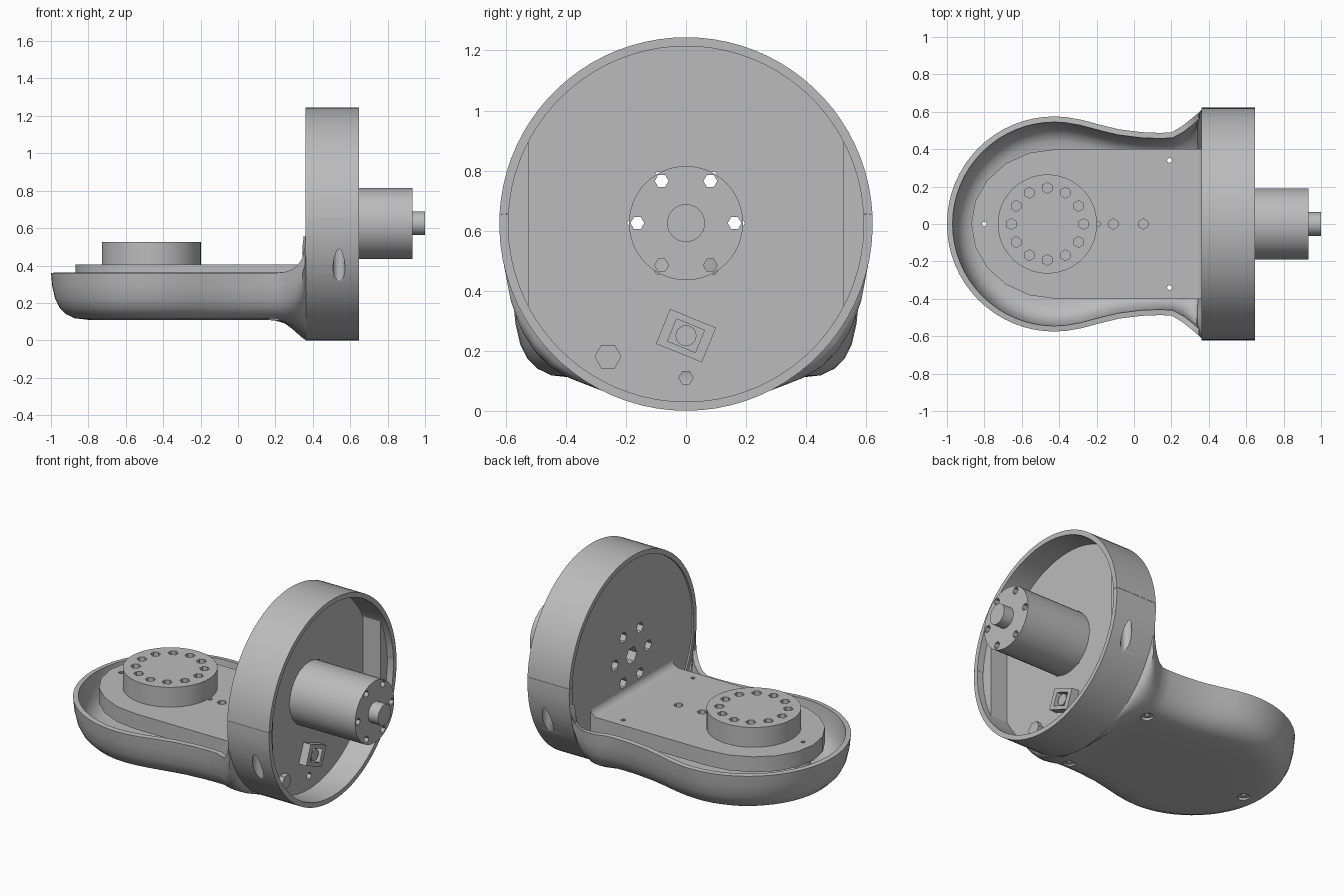
import bpy, bmesh
from math import pi, sin, cos, asin, radians
from mathutils import Matrix, Vector

if "Cube" in bpy.data.objects:
    bpy.data.objects.remove(bpy.data.objects["Cube"])

grey = bpy.data.materials.new("plain grey")
grey.use_nodes = True
grey.diffuse_color = (0.5, 0.5, 0.5, 1)
grey.node_tree.nodes["Principled BSDF"].inputs["Base Color"].default_value = (0.5, 0.5, 0.5, 1)

AXIS_Z = 0.622     # height of the housing axis, and the housing radius
ALONG_X = Matrix.Rotation(pi / 2, 4, 'Y')


def finish(bm, name, smooth=True):
    me = bpy.data.meshes.new(name)
    bm.to_mesh(me)
    bm.free()
    ob = bpy.data.objects.new(name, me)
    bpy.context.collection.objects.link(ob)
    me.materials.append(grey)
    if smooth:
        shade(ob)
    return ob


def activate(ob):
    bpy.ops.object.select_all(action='DESELECT')
    ob.select_set(True)
    bpy.context.view_layer.objects.active = ob


def shade(ob):
    activate(ob)
    bpy.ops.object.shade_smooth_by_angle(angle=radians(35))


def add_cylinder(bm, start, length, radius, sides, along='Z'):
    turn = ALONG_X if along == 'X' else Matrix()
    mid = Vector(start) + turn @ Vector((0, 0, length / 2))
    bmesh.ops.create_cone(bm, cap_ends=True, segments=sides, radius1=radius, radius2=radius,
                          depth=length, matrix=Matrix.Translation(mid) @ turn)


def cylinder(name, start, length, radius, sides=48, along='Z'):
    bm = bmesh.new()
    add_cylinder(bm, start, length, radius, sides, along)
    return finish(bm, name)


def box(name, centre, size, tilt=0):
    bm = bmesh.new()
    bmesh.ops.create_cube(bm, size=1, matrix=Matrix.Translation(centre)
                          @ Matrix.Rotation(tilt, 4, 'X') @ Matrix.Diagonal((*size, 1)))
    return finish(bm, name, False)


def prism(name, points, direction):
    bm = bmesh.new()
    face = bm.faces.new([bm.verts.new(p) for p in points])
    moved = bmesh.ops.extrude_face_region(bm, geom=[face])["geom"]
    bmesh.ops.translate(bm, vec=direction, verts=[g for g in moved if isinstance(g, bmesh.types.BMVert)])
    bmesh.ops.recalc_face_normals(bm, faces=bm.faces)
    return finish(bm, name)


def apply_boolean(ob, tool, operation='DIFFERENCE'):
    mod = ob.modifiers.new("cut", 'BOOLEAN')
    mod.object, mod.operation, mod.solver = tool, operation, 'EXACT'
    activate(ob)
    bpy.ops.object.modifier_apply(modifier=mod.name)
    bpy.data.objects.remove(tool)


def drill(ob, holes, length, along='Z'):
    """Cut several holes, each given as (start point, radius, sides)."""
    bm = bmesh.new()
    for start, radius, sides in holes:
        add_cylinder(bm, start, length, radius, sides, along)
    tool = finish(bm, "drill", False)
    tool.hide_render = True
    apply_boolean(ob, tool)
    shade(ob)


# Two-part housing ring
def ring_part(name, a0, a1, steps=40):
    bm = bmesh.new()
    rows = []
    for i in range(steps + 1):
        a = a0 + (a1 - a0) * i / steps
        rows.append([bm.verts.new((x, r * cos(a), AXIS_Z + r * sin(a)))
                     for x, r in ((0.362, AXIS_Z), (0.647, AXIS_Z), (0.647, 0.592), (0.362, 0.592))])
    for p, q in zip(rows, rows[1:]):
        for k in range(4):
            bm.faces.new((p[k], p[k - 1], q[k - 1], q[k]))
    bm.faces.new(rows[0])
    bm.faces.new(rows[-1])
    bmesh.ops.recalc_face_normals(bm, faces=bm.faces)
    return finish(bm, name)


ring_part("upper_housing_ring", 0.056, pi - 0.056)
lower_ring = ring_part("lower_housing_ring", pi - 0.054, 2 * pi + 0.054)

# Side posts inside the ring, with the screw holes that break through its wall
side_holes = [((0.54, s * 0.575, 0.2), 0.032, 20) for s in (-1, 1)]
drill(lower_ring, side_holes, 0.34)
for s, side in ((1, "left"), (-1, "right")):
    post = box(side + "_housing_post", (0.54, s * 0.575, AXIS_Z), (0.13, 0.1, 0.56))
    apply_boolean(post, cylinder("limit", (0.3, 0, AXIS_Z), 0.5, 0.6, along='X'), 'INTERSECT')
    drill(post, side_holes, 0.34)


# Upright motor plate, with wider bolt holes than the motor behind it
def bolt_ring(radius):
    return [((0.3, 0.162 * cos(k * pi / 3), 0.625 + 0.162 * sin(k * pi / 3)), radius, 6) for k in range(6)]


plate = cylinder("motor_plate", (0.372, 0, AXIS_Z), 0.113, 0.597, 64, 'X')
drill(plate, bolt_ring(0.034) + [((0.3, 0, 0.625), 0.052, 6), ((0.3, 0, 0.11), 0.024, 6)], 0.4, 'X')

# Motor and shaft
motor = cylinder("motor", (0.47, 0, 0.625), 0.463, 0.19, 48, 'X')
drill(motor, bolt_ring(0.023), 0.8, 'X')
cylinder("motor_shaft", (0.92, 0, 0.625), 0.08, 0.063, 32, 'X')

# Cable connector and screw boss on the plate
TILT = radians(-22)
socket = box("cable_connector", (0.505, 0, 0.25), (0.06, 0.165, 0.125), TILT)
apply_boolean(socket, box("recess", (0.53, 0, 0.25), (0.06, 0.1, 0.08), TILT))
cylinder("connector_pin", (0.48, 0, 0.25), 0.045, 0.035, 16, 'X')
cylinder("plate_screw_boss", (0.47, -0.26, 0.18), 0.045, 0.045, 6, 'X')

# Open tray: round end swept about its centre, then a waist flaring into the ring
PROFILE = [(1, 0.36), (0.988, 0.29), (0.96, 0.22), (0.92, 0.175), (0.86, 0.14),
           (0.78, 0.118), (0.66, 0.11), (0.33, 0.11), (0, 0.11)]
LAST = len(PROFILE) - 1
CENTRE = -0.425
# x, half width, blend to the ring at the rim, blend to the ring at the bottom
STATIONS = [(-0.425, 0.575, 0, 0), (-0.36, 0.571, 0, 0), (-0.28, 0.557, 0, 0), (-0.18, 0.53, 0, 0),
            (-0.08, 0.506, 0, 0), (0.04, 0.491, 0, 0), (0.14, 0.487, 0, 0), (0.2, 0.49, 0, 0.04),
            (0.25, 0.515, 0.03, 0.18), (0.29, 0.542, 0.1, 0.45), (0.32, 0.562, 0.22, 0.7),
            (0.345, 0.58, 0.42, 0.9), (0.358, 0.59, 0.7, 0.98), (0.366, 0.6, 1, 1)]
bm = bmesh.new()
rows = []
for i in range(16):
    a = pi - pi / 2 * i / 16
    rows.append([bm.verts.new((CENTRE + 0.575 * u * cos(a), 0.575 * u * sin(a), z)) for u, z in PROFILE])
rim_angle = asin(-0.07 / 0.62)
for x, w, rim_blend, bottom_blend in STATIONS:
    row = []
    for k, (u, z) in enumerate(PROFILE):
        a = rim_angle + (-pi / 2 - rim_angle) * k / LAST
        arc = Vector((x, 0.62 * cos(a), AXIS_Z + 0.62 * sin(a)))
        blend = rim_blend + (bottom_blend - rim_blend) * k / LAST
        row.append(bm.verts.new(Vector((x, w * u, z)).lerp(arc, blend)))
    rows.append(row)
for p, q in zip(rows, rows[1:]):
    for k in range(LAST):
        bm.faces.new((p[k], p[k + 1], q[k + 1], q[k]))
bmesh.ops.remove_doubles(bm, verts=bm.verts, dist=0.0005)
bmesh.ops.recalc_face_normals(bm, faces=bm.faces)
if min(bm.faces, key=lambda f: f.calc_center_median().z).normal.z > 0:
    bmesh.ops.reverse_faces(bm, faces=bm.faces)
tray = finish(bm, "tray_shell", False)
mirror = tray.modifiers.new("mirror", 'MIRROR')
mirror.use_axis = (False, True, False)
wall = tray.modifiers.new("wall", 'SOLIDIFY')
wall.thickness, wall.offset = 0.03, -1
activate(tray)
for mod in ("mirror", "wall"):
    bpy.ops.object.modifier_apply(modifier=mod)
SCREWS = [(-0.8, 0), (0.19, 0.34), (0.19, -0.34)]
drill(tray, [((x, y, -0.1), 0.036, 12) for x, y in SCREWS], 0.4)

# Platform with rounded end, and its fillet up to the plate
arc = [pi / 2 + pi * i / 10 for i in range(11)]
outline = [(-0.42 + 0.45 * cos(a), 0.4 * sin(a), 0.31) for a in arc]
platform = prism("platform", [(0.4, 0.4, 0.31)] + outline + [(0.4, -0.4, 0.31)], (0, 0, 0.095))
drill(platform, [((x, y, 0.2), 0.013, 10) for x, y in SCREWS]
      + [((-0.11, 0, 0.2), 0.028, 6), ((0.05, 0, 0.2), 0.028, 6), ((-0.19, 0, 0.2), 0.014, 6)], 0.4)
curve = [(0.324 + 0.05 * sin(a), -0.4, 0.455 - 0.05 * cos(a)) for a in [pi / 2 * i / 8 for i in range(9)]]
prism("platform_fillet", curve + [(0.4, -0.4, 0.455), (0.4, -0.4, 0.4), (0.324, -0.4, 0.4)], (0, 0.8, 0))

# Screw posts carrying the platform
for i, (x, y) in enumerate(SCREWS):
    support = cylinder("platform_post_%d" % (i + 1), (x, y, 0.125), 0.19, 0.045, 20)
    drill(support, [((x, y, 0), 0.013, 10)], 0.5)

# Round output hub with bolt circle
hub = cylinder("output_hub", (-0.463, 0, 0.4), 0.127, 0.265, 48)
drill(hub, [((-0.463 + 0.193 * cos(k * pi / 6), 0.193 * sin(k * pi / 6), 0.45), 0.029, 6)
            for k in range(12)], 0.2)
